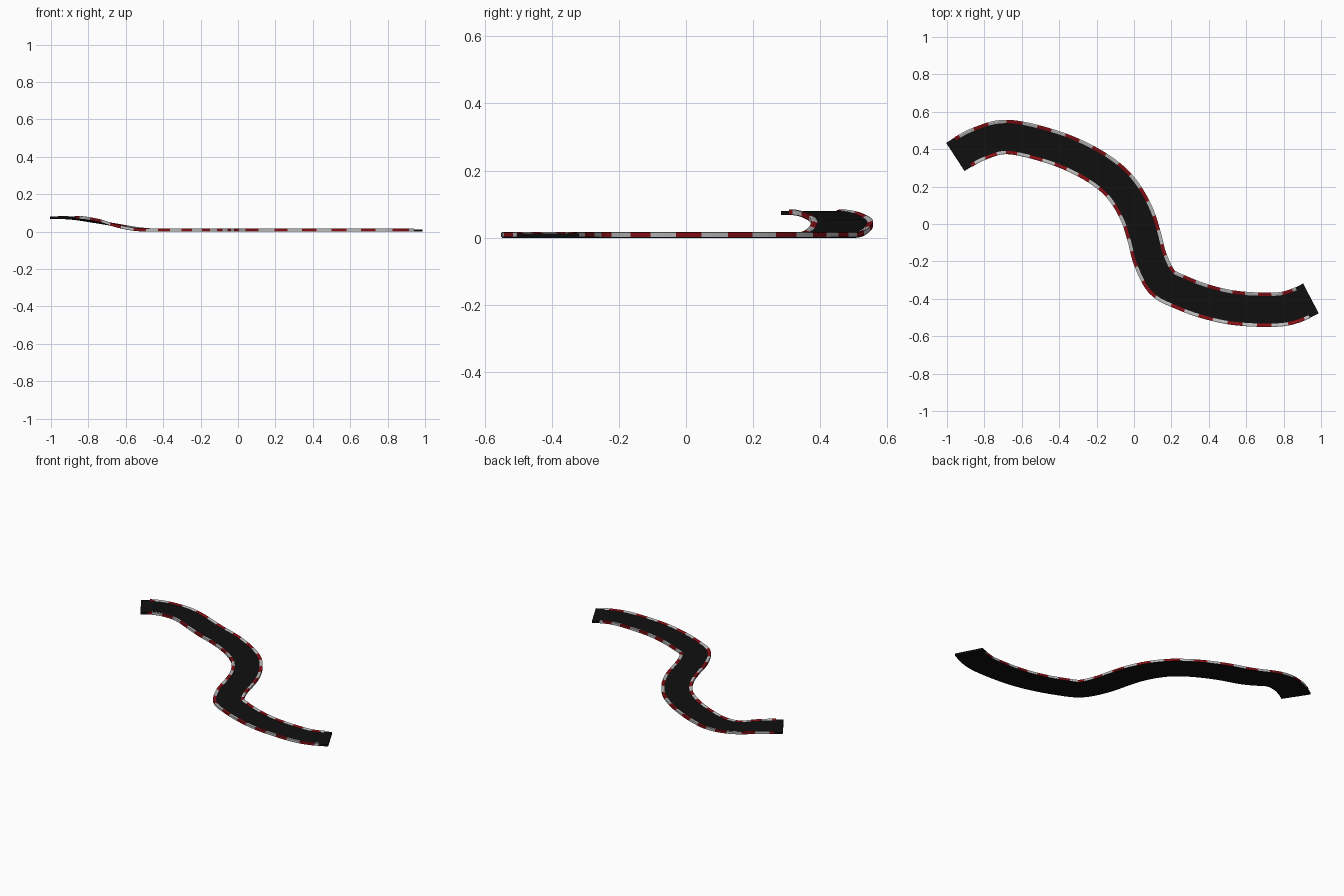
import bpy, bmesh
from mathutils import Vector

if "Cube" in bpy.data.objects:
    bpy.data.objects.remove(bpy.data.objects["Cube"])

# Centre line of the track in plan
PTS = [(-0.955, 0.358), (-0.82, 0.432), (-0.67, 0.465), (-0.44, 0.413), (-0.26, 0.337),
       (-0.127, 0.25), (-0.045, 0.16), (0.018, 0.045), (0.055, -0.07), (0.087, -0.19),
       (0.15, -0.31), (0.25, -0.365), (0.375, -0.412), (0.52, -0.446), (0.68, -0.458),
       (0.82, -0.45), (0.946, -0.398)]
HALF, KERB, THICK = 0.092, 0.018, 0.014
STRIPES, SUB = 32, 3


def catmull(p0, p1, p2, p3, t):
    return 0.5 * (2 * p1 + (p2 - p0) * t + (2 * p0 - 5 * p1 + 4 * p2 - p3) * t * t
                  + (3 * p1 - p0 - 3 * p2 + p3) * t ** 3)


def centre_line(n):
    """n+1 points evenly spaced along a smooth curve through PTS."""
    p = [Vector(q) for q in PTS]
    p = [2 * p[0] - p[1] + Vector((0, -0.03))] + p + [2 * p[-1] - p[-2] + Vector((0, 0.03))]
    fine = [catmull(*p[i:i + 4], k / 30) for i in range(len(p) - 3) for k in range(30)] + [p[-2]]
    dist = [0.0]
    for a, b in zip(fine, fine[1:]):
        dist.append(dist[-1] + (b - a).length)
    out, j = [], 0
    for i in range(n + 1):
        d = dist[-1] * i / n
        while j < len(fine) - 2 and dist[j + 1] < d:
            j += 1
        out.append(fine[j].lerp(fine[j + 1], (d - dist[j]) / (dist[j + 1] - dist[j])))
    return out


def rise(x):
    t = min(max((-0.46 - x) / 0.46, 0), 1)
    return 0.068 * t * t * (3 - 2 * t)


LINE = centre_line(STRIPES * SUB)


def frame(i):
    a, b = LINE[max(i - 1, 0)], LINE[min(i + 1, len(LINE) - 1)]
    t = (b - a).normalized()
    return LINE[i], Vector((-t.y, t.x))


def material(name, col):
    m = bpy.data.materials.new(name)
    m.diffuse_color = (*col, 1)
    m.use_nodes = True
    m.node_tree.nodes["Principled BSDF"].inputs["Base Color"].default_value = m.diffuse_color
    return m


def sweep(name, profile, first, last, mats, stripe=None):
    """Sweep a closed (offset, height) profile along part of the centre line."""
    bm = bmesh.new()
    rings = []
    for i in range(first, last + 1):
        c, n = frame(i)
        z = rise(c.x)
        rings.append([bm.verts.new((c.x + n.x * o, c.y + n.y * o, z + h)) for o, h in profile])
    k = len(profile)
    for s, (a, b) in enumerate(zip(rings, rings[1:])):
        for j in range(k):
            f = bm.faces.new((a[j], a[(j + 1) % k], b[(j + 1) % k], b[j]))
            if stripe:
                f.material_index = ((first + s) // stripe) % 2
    bm.faces.new(rings[0])
    bm.faces.new(rings[-1])
    bmesh.ops.recalc_face_normals(bm, faces=bm.faces)
    me = bpy.data.meshes.new(name)
    bm.to_mesh(me)
    bm.free()
    for m in mats:
        me.materials.append(m)
    ob = bpy.data.objects.new(name, me)
    bpy.context.collection.objects.link(ob)


asphalt = material("asphalt", (0.005, 0.005, 0.005))
red = material("kerb_red", (0.25, 0.005, 0.008))
white = material("kerb_white", (0.5, 0.5, 0.5))

# Road slab
E = HALF - 0.002
sweep("road", [(-E, 0), (E, 0), (E, THICK - 0.002), (-E, THICK - 0.002)], 0, len(LINE) - 1, [asphalt])

# Striped kerbs along both edges, starting just in from the ends
for side, label in ((1, "left"), (-1, "right")):
    I = HALF - KERB
    sweep(label + "_kerb", [(side * I, 0.002), (side * HALF, 0.002), (side * HALF, THICK + 0.002),
                            (side * (HALF - 0.006), THICK + 0.003), (side * I, THICK - 0.001)],
          SUB - 1, len(LINE) - SUB, [red, white], SUB)
